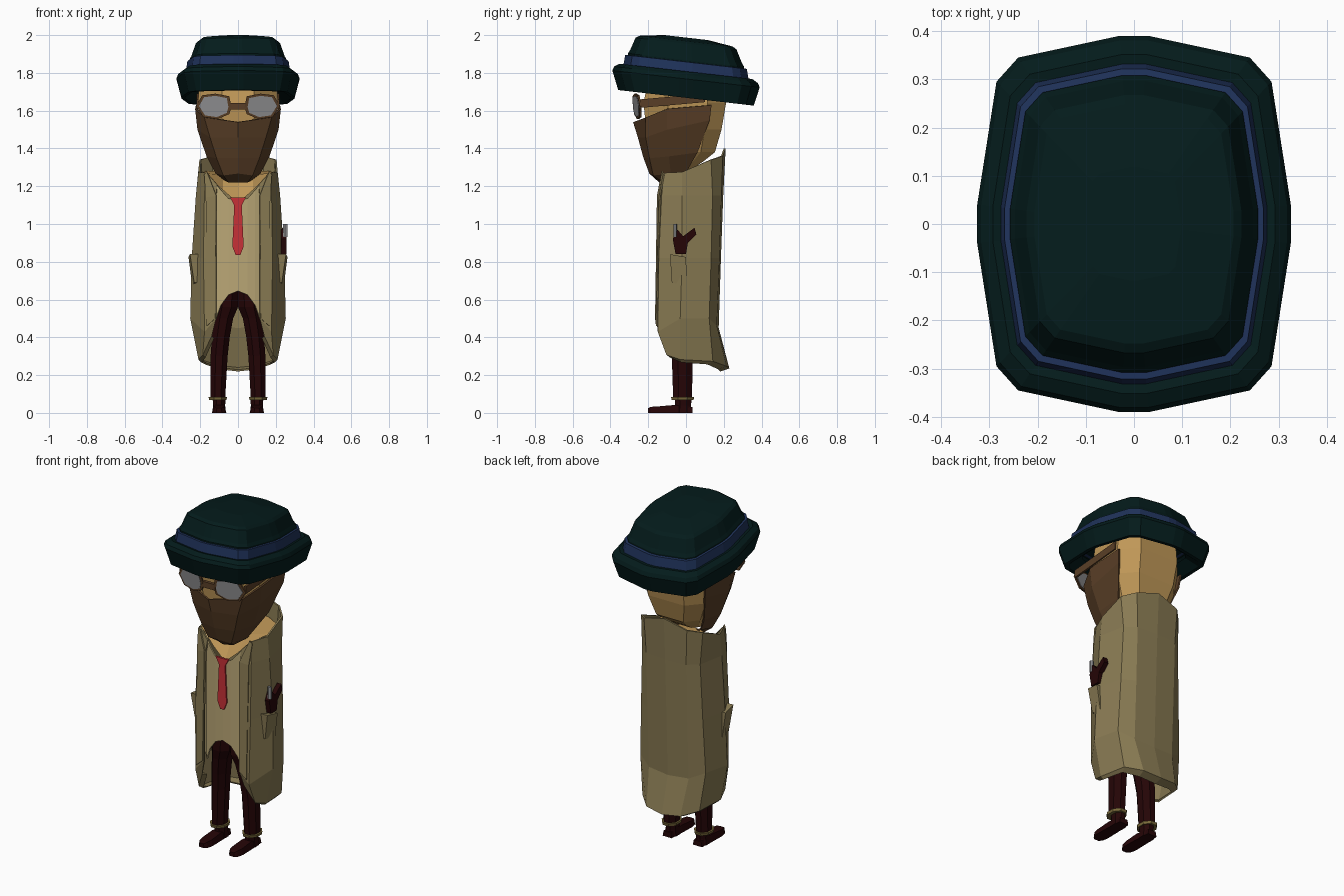
import bpy
import bmesh
from math import cos, sin, pi

if "Cube" in bpy.data.objects:
    bpy.data.objects.remove(bpy.data.objects["Cube"])


def material(name, r, g, b):
    mat = bpy.data.materials.new(name)
    mat.use_nodes = True
    color = [(c / 255) ** 2.2 for c in (r, g, b)] + [1]
    mat.diffuse_color = color
    mat.node_tree.nodes["Principled BSDF"].inputs["Base Color"].default_value = color
    return mat


HAT = material("dark teal felt", 12, 33, 33)
BAND = material("navy ribbon", 36, 53, 90)
SKIN = material("tan skin", 190, 150, 88)
MASK = material("brown cloth", 90, 65, 43)
LENS = material("grey glass", 142, 142, 144)
COAT = material("khaki coat", 136, 122, 84)
SHIRT = material("cream shirt", 184, 165, 117)
TIE = material("red tie", 198, 52, 58)
DARK = material("dark maroon", 41, 13, 15)
GOLD = material("dull brass", 120, 104, 60)


def loft(name, rings, mat, closed=True, caps=True, thickness=0):
    """Skin a list of equal-length point rows into one object."""
    bm = bmesh.new()
    rows = [[bm.verts.new(p) for p in ring] for ring in rings]
    n = len(rows[0])
    for a, b in zip(rows, rows[1:]):
        for i in range(n if closed else n - 1):
            j = (i + 1) % n
            bm.faces.new((a[i], a[j], b[j], b[i]))
    if closed and caps:
        bm.faces.new(rows[0])
        bm.faces.new(rows[-1])
    bmesh.ops.recalc_face_normals(bm, faces=bm.faces)
    mesh = bpy.data.meshes.new(name)
    bm.to_mesh(mesh)
    bm.free()
    mesh.materials.append(mat)
    obj = bpy.data.objects.new(name, mesh)
    bpy.context.collection.objects.link(obj)
    if thickness:
        shell = obj.modifiers.new("Shell", "SOLIDIFY")
        shell.thickness = thickness
        shell.offset = 0


def mirrored(half):
    """Complete a half row that ends on the centre line."""
    return half + [(-x, y, z) for x, y, z in reversed(half) if x > 0]


def sheet(name, halves, mat, thickness=0):
    loft(name, [mirrored(h) for h in halves], mat, False, False, thickness)


def oval(cx, cy, z, rx, ry, sides=8):
    turn = [2 * pi * (i + 0.5) / sides for i in range(sides)]
    fit = cos(pi / sides)
    return [(cx + rx * cos(t) / fit, cy + ry * sin(t) / fit, z) for t in turn]


# Hat: scaled copies of one rounded outline, tipped down at the back
corner = [(.325, .04), (.285, .295), (.24, .345), (.03, .39)]
upper = corner + [(-x, y) for x, y in reversed(corner)]
outline = upper + [(-x, -y) for x, y in upper]


def hat_part(name, profile, mat, caps):
    rings = [[(x * s, y * s, z - .115 * y * s) for x, y in outline] for s, z in profile]
    loft(name, rings, mat, caps=caps)


hat_part("hat_brim", [(.68, 1.72), (.86, 1.668), (.92, 1.668), (1, 1.768),
                      (.975, 1.79), (.9, 1.808), (.78, 1.8)], HAT, False)
hat_part("hat_band", [(.78, 1.8), (.85, 1.803), (.825, 1.858), (.77, 1.86)], BAND, False)
hat_part("hat_crown", [(.79, 1.8), (.79, 1.868), (.76, 1.885), (.685, 1.955),
                       (.635, 1.968), (.3, 1.987)], HAT, True)

# Head: fuller at the back, narrowing towards the chin
head_shape = [(1, -.41), (1, .55), (.6, 1), (-.6, 1), (-1, .55), (-1, -.41),
              (-.41, -1), (.41, -1)]
head = []
for z, half, front, back in [(1.76, .205, -.2, .205), (1.64, .212, -.225, .212),
                             (1.5, .198, -.21, .188), (1.38, .15, -.18, .153),
                             (1.33, .11, -.15, .09), (1.285, .08, -.13, .02)]:
    middle, depth = (front + back) / 2, (back - front) / 2
    head.append([(half * x, middle + depth * y, z) for x, y in head_shape])
loft("head", head, SKIN)

# Face cloth wraps from ear to ear
sheet("face_mask", [
    [(.218, .135, 1.63), (.222, -.1, 1.61), (.175, -.21, 1.565), (0, -.275, 1.54)],
    [(.21, .125, 1.55), (.21, -.1, 1.5), (.145, -.21, 1.46), (0, -.25, 1.46)],
    [(.158, .06, 1.38), (.162, -.09, 1.36), (.11, -.19, 1.35), (0, -.22, 1.35)],
    [(.1, .005, 1.285), (.115, -.08, 1.27), (.075, -.17, 1.26), (0, -.19, 1.27)],
    [(.05, -.02, 1.255), (.065, -.07, 1.232), (.05, -.12, 1.225), (0, -.14, 1.225)],
], MASK, .01)

# Spectacles
lens_shape = [(.042, 1.62), (.052, 1.672), (.12, 1.685), (.185, 1.677),
              (.215, 1.625), (.18, 1.57), (.11, 1.56), (.052, 1.585)]


def lens_ring(side, grow, offset):
    ring = []
    for x, z in lens_shape:
        x, z = .128 + (x - .128) * grow, 1.62 + (z - 1.62) * grow
        ring.append((side * x, offset + .2 * x - .1 * (z - 1.62), z))
    return ring


for side, word in ((1, "left"), (-1, "right")):
    loft(word + "_lens_frame", [lens_ring(side, 1.08, -.278), lens_ring(side, 1.08, -.288)], MASK)
    loft(word + "_lens", [lens_ring(side, .9, -.275), lens_ring(side, .9, -.291)], LENS)
    loft(word + "_temple", [[(side * x, y, z + h) for x, h in
                             ((.208, 0), (.22, 0), (.22, .045), (.208, .045))]
                            for y, z in ((-.24, 1.615), (.1, 1.645))], MASK)
loft("glasses_bridge", [[(x, y, z) for y, z in ((-.28, 1.605), (-.28, 1.64),
                                                (-.26, 1.64), (-.26, 1.605))]
                        for x in (-.045, .045)], MASK)

# Neck and open collar skin
sheet("neck", [
    [(.17, -.105, 1.27), (.08, -.118, 1.18), (0, -.125, 1.11)],
    [(.195, .03, 1.27), (.08, -.03, 1.26), (0, -.03, 1.27)],
    [(.17, .13, 1.28), (.08, .18, 1.28), (0, .19, 1.28)],
], SKIN)

# Long open coat, from collar to hem
hem = [(.14, -.135, .41), (.185, -.1, .31), (.205, -.03, .285),
       (.185, .14, .275), (.11, .21, .25), (0, .225, .238)]
sheet("coat", [
    [(.11, -.125, 1.21), (.165, -.115, 1.27), (.205, -.02, 1.275),
     (.2, .13, 1.34), (.14, .19, 1.36), (0, .205, 1.4)],
    [(.115, -.14, 1.14), (.175, -.125, 1.15), (.218, -.02, 1.15),
     (.188, .138, 1.15), (.13, .183, 1.15), (0, .192, 1.15)],
    [(.115, -.152, .82), (.18, -.14, .82), (.24, -.02, .82),
     (.2, .13, .82), (.13, .172, .82), (0, .18, .82)],
    [(.115, -.152, .5), (.175, -.145, .43), (.248, -.03, .5),
     (.212, .12, .5), (.13, .158, .46), (0, .168, .45)],
    hem,
    [(x * .93, y * .8, z - .014) for x, y, z in hem],
], COAT, .01)

# Lapels folded beside the opening
for side, word in ((1, "left"), (-1, "right")):
    loft(word + "_lapel", [[(side * x, y, z) for x, y, z in row] for row in (
        [(.165, -.125, 1.28), (.115, -.15, 1.15), (.12, -.16, .5)],
        [(.178, -.118, 1.26), (.17, -.14, 1.14), (.165, -.155, .46)])],
        COAT, False, False, .008)

# Shirt front with arched lower edge
columns = [(.17, -.06, 1.26, .5), (.115, -.125, 1.21, .5), (.09, -.132, 1.18, .57),
           (.05, -.138, 1.135, .625), (0, -.14, 1.125, .645)]
sheet("shirt", [[(x, y, top) for x, y, top, low in columns],
                [(x, y, low) for x, y, top, low in columns]], SHIRT, .008)

# Tie
tie_half = [(.042, 1.14), (.02, 1.1), (.03, .88), (.012, .835)]
tie_shape = tie_half + [(-x, z) for x, z in reversed(tie_half)]
loft("tie", [[(x, y, z) for x, z in tie_shape] for y in (-.14, -.152)], TIE)

# Legs, cuffs, shoes and coat pockets on both sides
for side, word in ((1, "left"), (-1, "right")):
    loft(word + "_leg", [oval(side * x, y, z, rx, ry) for x, y, z, rx, ry in (
        (.055, -.05, .66, .06, .07), (.06, -.05, .56, .06, .07),
        (.076, -.04, .5, .05, .064), (.091, -.028, .4, .047, .06),
        (.1, -.02, .3, .045, .055), (.107, -.018, .075, .039, .05))], DARK)
    loft(word + "_cuff", [oval(side * .107, -.018, z, r, r + .012) for z, r in
                          ((.068, .046), (.084, .049))], GOLD)
    loft(word + "_ankle", [oval(side * .1, -.015, z, r, r + .01) for z, r in
                           ((0, .036), (.04, .032), (.07, .034))], DARK)
    shoe = []
    for y, half, top in ((.035, .03, .03), (-.06, .036, .042), (-.15, .038, .034),
                         (-.185, .03, .032), (-.2, .015, .025)):
        shoe.append([(side * .1 + x, y, z) for x, z in
                     ((-half, 0), (half, 0), (half * .8, top), (-half * .8, top))])
    loft(word + "_shoe", shoe, DARK)
    loft(word + "_pocket", [[(side * (x + lean), y, z) for y, z, lean in
                             ((-.085, .84, .012), (0, .825, .02),
                              (.005, .67, 0), (-.075, .69, -.01))]
                            for x in (.2, .242)], COAT)

# Pistol tucked in the left pocket
grip = [(-.055, .84), (-.07, .92), (-.045, .97), (-.015, .935), (.045, .98),
        (.055, .945), (.01, .9), (0, .84)]
loft("pistol", [[(x, y, z) for y, z in grip] for x in (.228, .256)], DARK)
loft("pistol_hammer", [oval(.25, -.058, z, .012, .008, 6) for z in (.93, 1.0)], LENS)
